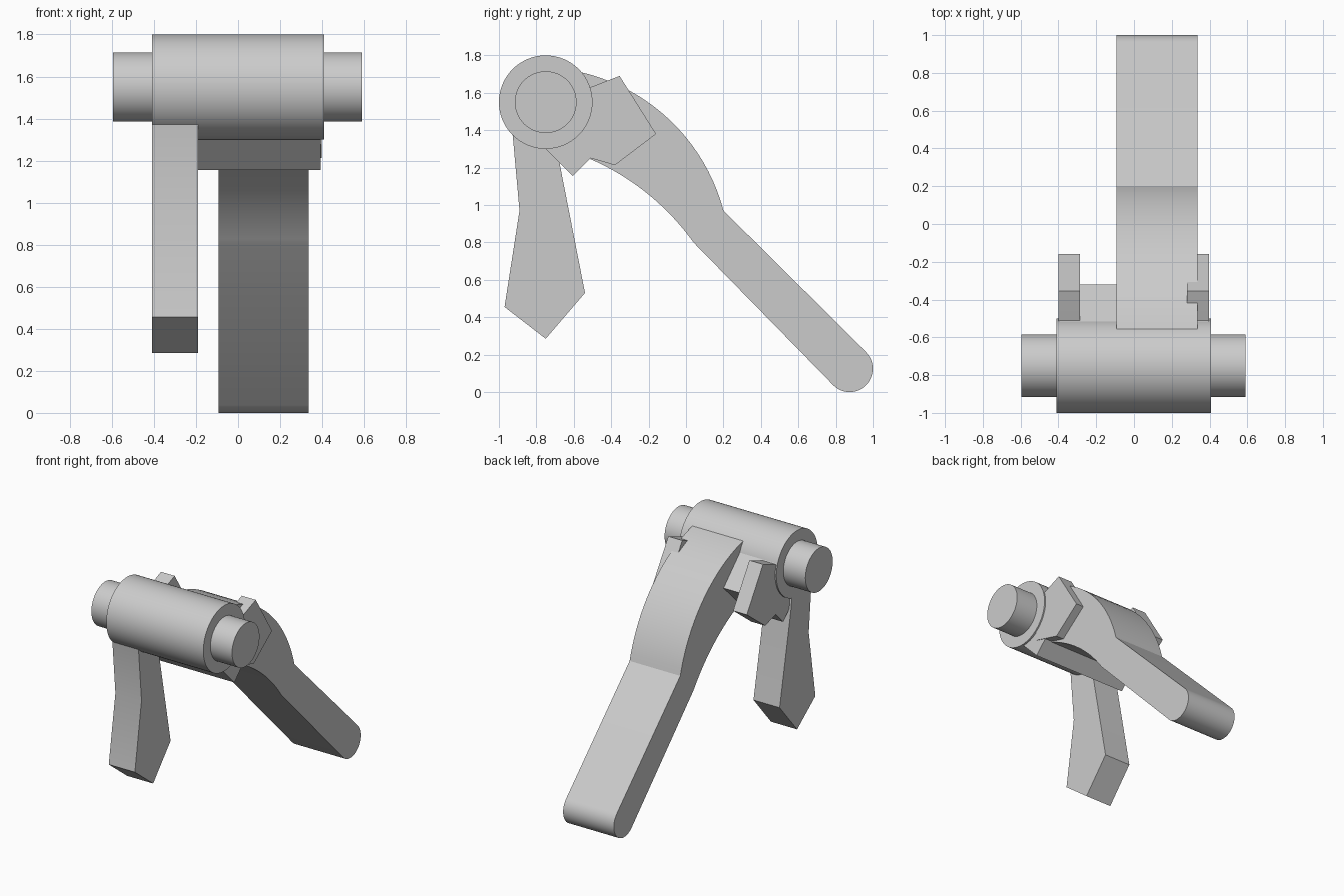
import bpy
import bmesh
import math
from mathutils import Vector

cube = bpy.data.objects.get("Cube")
if cube:
    bpy.data.objects.remove(cube, do_unlink=True)

# One plain grey metal
grey = bpy.data.materials.new("grey metal")
grey.use_nodes = True
colour = (0.6, 0.6, 0.6, 1)
grey.diffuse_color = colour
grey.node_tree.nodes["Principled BSDF"].inputs["Base Color"].default_value = colour


def arc(centre, radius, start, end, steps):
    """Points of a circular arc in the y-z plane, angles in radians."""
    angles = [start + (end - start) * i / steps for i in range(steps + 1)]
    return [(centre[0] + radius * math.cos(a), centre[1] + radius * math.sin(a)) for a in angles]


def arc_through(a, b, sagitta, steps=20):
    """Arc from a to b that bulges up and back by the sagitta."""
    a, b = Vector(a), Vector(b)
    half = (b - a).length / 2
    radius = (half * half + sagitta * sagitta) / (2 * sagitta)
    along = (b - a).normalized()
    out = Vector((-along.y, along.x))
    centre = (a + b) / 2 + out * (sagitta - radius)
    start = math.atan2(a.y - centre.y, a.x - centre.x)
    end = math.atan2(b.y - centre.y, b.x - centre.x)
    return arc(centre, radius, start, end, steps)


def prism(name, profile, x0, x1):
    """Extrude a y-z profile from x0 to x1."""
    bm = bmesh.new()
    face = bm.faces.new([bm.verts.new((x0, y, z)) for y, z in profile])
    side = bmesh.ops.extrude_face_region(bm, geom=[face])["geom"]
    moved = [v for v in side if isinstance(v, bmesh.types.BMVert)]
    bmesh.ops.translate(bm, verts=moved, vec=(x1 - x0, 0, 0))
    bmesh.ops.recalc_face_normals(bm, faces=bm.faces)
    mesh = bpy.data.meshes.new(name)
    bm.to_mesh(mesh)
    bm.free()
    obj = bpy.data.objects.new(name, mesh)
    mesh.materials.append(grey)
    bpy.context.collection.objects.link(obj)
    bpy.ops.object.select_all(action="DESELECT")
    obj.select_set(True)
    bpy.context.view_layer.objects.active = obj
    bpy.ops.object.shade_smooth_by_angle(angle=math.radians(15))
    return obj


# Barrel and the pin through it
axis = (-0.75, 1.55)
for name, radius, x0, x1 in (("barrel", 0.25, -0.41, 0.408), ("pin", 0.165, -0.595, 0.59)):
    prism(name, arc(axis, radius, 0, math.tau, 64)[:-1], x0, x1)

# Long lever: curved neck, straight shank and rounded tip
upper = arc_through((-0.57, 1.712), (0.2, 0.97), 0.15)
tip = arc((0.875, 0.125), 0.125, math.pi / 4, -math.pi * 3 / 4, 24)
lower = arc_through((-0.51, 1.245), (0.04, 0.8), 0.048)
prism("long_lever", upper + tip + lower[::-1] + [(-0.62, 1.4), (-0.66, 1.6)], -0.092, 0.335)

# Short hanging lever
prism("short_lever", [(-0.93, 1.42), (-0.925, 1.36), (-0.89, 0.97), (-0.97, 0.455),
                      (-0.75, 0.285), (-0.54, 0.53), (-0.674, 1.214), (-0.7, 1.42)],
      -0.41, -0.19)

# Slanted block behind the barrel
prism("mounting_block", [(-0.755, 1.305), (-0.605, 1.155), (-0.32, 1.44),
                         (-0.53, 1.65), (-0.7, 1.5)], -0.395, 0.393)

# Pair of angular lugs at the ends of the block
lug = [(-0.62, 1.585), (-0.51, 1.63), (-0.355, 1.69), (-0.16, 1.38),
       (-0.38, 1.213), (-0.6, 1.277)]
prism("right_lug", lug, -0.4, -0.285)
prism("left_lug", lug, 0.28, 0.398)
